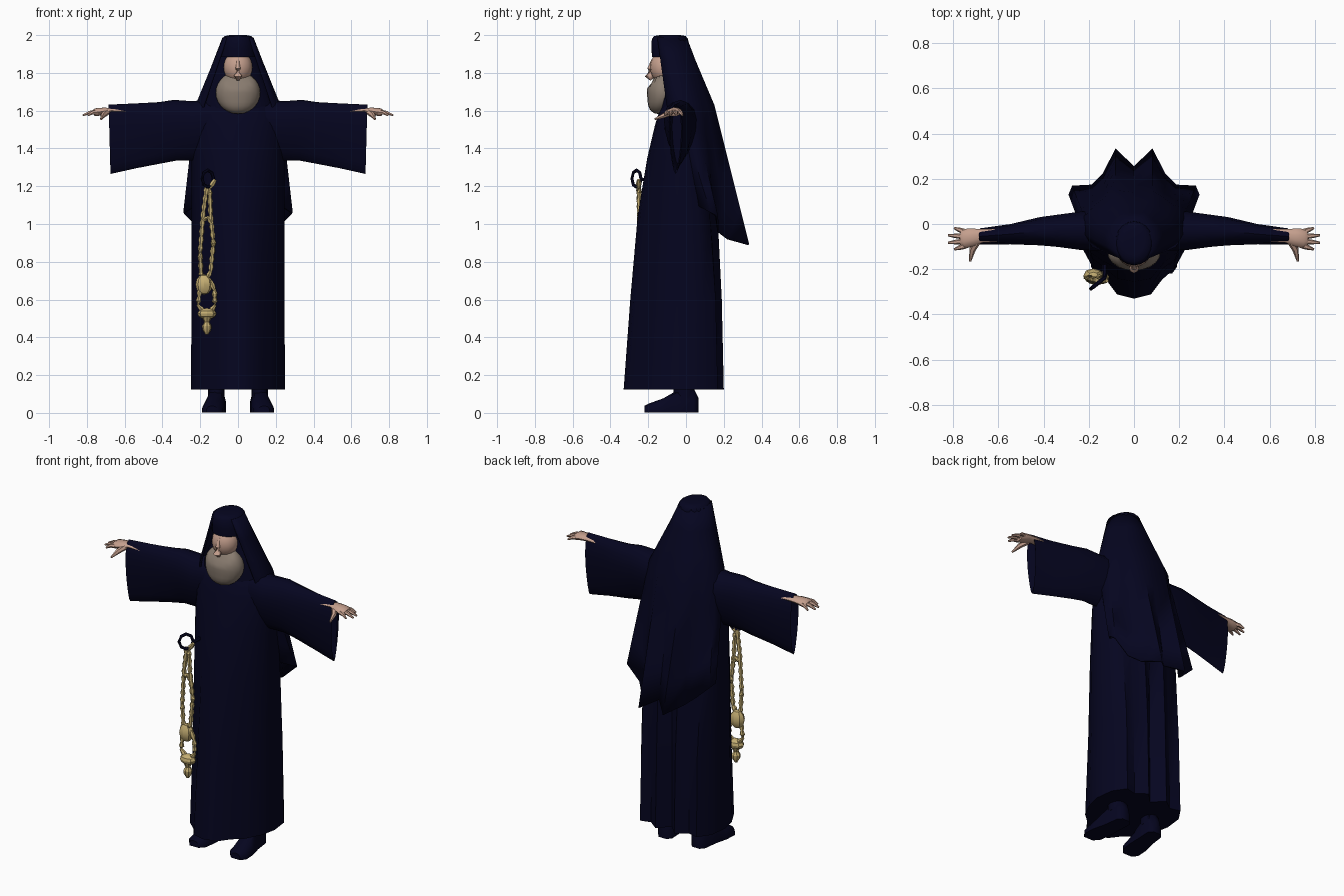
import bpy, bmesh, math
from mathutils import Vector

cube = bpy.data.objects.get("Cube")
if cube:
    bpy.data.objects.remove(cube)


def material(name, r, g, b):
    m = bpy.data.materials.new(name)
    m.use_nodes = True
    m.diffuse_color = (r, g, b, 1)
    bsdf = m.node_tree.nodes["Principled BSDF"]
    bsdf.inputs["Base Color"].default_value = (r, g, b, 1)
    bsdf.inputs["Roughness"].default_value = 0.8
    return m


NAVY = material("navy cloth", 0.0015, 0.0015, 0.014)
SKIN = material("skin", 0.56, 0.35, 0.27)
BEARD = material("grey beard", 0.25, 0.2, 0.16)
GOLD = material("gold beads", 0.55, 0.42, 0.17)


def finish(name, bm, mat, angle=50):
    bmesh.ops.recalc_face_normals(bm, faces=bm.faces)
    mesh = bpy.data.meshes.new(name)
    bm.to_mesh(mesh)
    bm.free()
    mesh.materials.append(mat)
    ob = bpy.data.objects.new(name, mesh)
    bpy.context.collection.objects.link(ob)
    bpy.ops.object.select_all(action='DESELECT')
    ob.select_set(True)
    bpy.context.view_layer.objects.active = ob
    bpy.ops.object.shade_smooth_by_angle(angle=math.radians(angle))
    return ob


def add_loft(bm, rings, closed=True):
    rows = [[bm.verts.new(p) for p in ring] for ring in rings]
    n = len(rows[0])
    for a, b in zip(rows, rows[1:]):
        for i in range(n if closed else n - 1):
            j = (i + 1) % n
            bm.faces.new((a[i], a[j], b[j], b[i]))
    if closed:
        bm.faces.new(rows[0])
        bm.faces.new(rows[-1])


def loft(name, rings, mat, closed=True, angle=50):
    bm = bmesh.new()
    add_loft(bm, rings, closed)
    return finish(name, bm, mat, angle)


def add_tube(bm, path, radii, sides=8, flat=1.0):
    pts = [Vector(p) for p in path]
    rings = []
    for i, p in enumerate(pts):
        d = pts[min(i + 1, len(pts) - 1)] - pts[max(i - 1, 0)]
        q = d.to_track_quat('Z', 'Y')
        rings.append([p + q @ Vector((math.cos(a), math.sin(a) * flat, 0)) * radii[i]
                      for a in (k * math.tau / sides for k in range(sides))])
    add_loft(bm, rings)


def ellipse(cx, cy, z, rx, ry, n=20):
    return [(cx + rx * math.sin(k * math.tau / n), cy - ry * math.cos(k * math.tau / n), z)
            for k in range(n)]


def add_ball(bm, centre, size, u=16, v=12):
    new = bmesh.ops.create_uvsphere(bm, u_segments=u, v_segments=v, radius=1)["verts"]
    bmesh.ops.scale(bm, vec=size, verts=new)
    bmesh.ops.translate(bm, vec=centre, verts=new)
    return new


# Robe: pleated outline at the hem, turning into an oval at the shoulders
hem = [(0, -1), (.3, -.93), (.5, -.68), (.72, -.5), (.92, -.15), (1, .2),
       (.95, .6), (.75, .88), (.5, .82), (.25, 1), (0, .75)]
# height, half width, front, back, pleat strength
levels = [(.125, .25, -.33, .2, 1), (.6, .245, -.295, .19, .95), (1.05, .245, -.255, .17, .7),
          (1.35, .245, -.205, .15, .3), (1.52, .24, -.165, .13, 0),
          (1.62, .21, -.135, .09, 0), (1.67, .11, -.1, .05, 0)]
rings = []
for z, w, front, back, pleat in levels:
    mid, half = (front + back) / 2, (back - front) / 2
    side = []
    for i, (hx, hy) in enumerate(hem):
        a = i * math.pi / 10
        x = math.sin(a) * (1 - pleat) + hx * pleat
        y = -math.cos(a) * (1 - pleat) + hy * pleat
        side.append((x * w, mid + y * half, z))
    rings.append(side + [(-x, y, z) for x, y, z in side[-2:0:-1]])
loft("robe", rings, NAVY, angle=40)

# Veil: draped strips running from the hat to a scalloped hem
top = [(0, .0), (.03, -.005), (.052, -.025), (.07, -.05), (.078, -.085), (.074, -.12), (.06, -.15)]
shoulder = [(0, .135), (.08, .145), (.13, .11), (.17, .08), (.215, .03), (.22, -.04), (.18, -.1)]
bottom = [(0, .25, .93), (.08, .33, .89), (.135, .22, .92), (.185, .17, .96),
          (.272, .165, 1.04), (.285, .13, 1.06), (.215, .06, 1.1)]
top = [Vector((x, y, 1.985)) for x, y in top]
shoulder = [Vector((x, y, 1.63)) for x, y in shoulder]
bottom = [Vector(p) for p in bottom]
rings = []
for upper, lower, steps in ((top, shoulder, (0, .33, .66)), (shoulder, bottom, (0, .25, .5, .75, 1))):
    for t in steps:
        half = [a.lerp(b, t) for a, b in zip(upper, lower)]
        rings.append([Vector((-p.x, p.y, p.z)) for p in half[:0:-1]] + half)
veil = loft("veil", rings, NAVY, closed=False, angle=60)
solid = veil.modifiers.new("thickness", 'SOLIDIFY')
solid.thickness = 0.01
solid.offset = 0

# Hat and the cloth around the face
loft("hat", [ellipse(0, -.08, 1.885, .095, .1), ellipse(0, -.083, 1.93, .092, .1),
             ellipse(0, -.085, 1.98, .083, .096), ellipse(0, -.085, 1.995, .07, .083),
             ellipse(0, -.085, 2.0, .045, .055)], NAVY, angle=70)
loft("hood", [ellipse(0, -.02, 1.55, .2, .12), ellipse(0, -.02, 1.64, .195, .12),
              ellipse(0, -.03, 1.75, .15, .1), ellipse(0, -.05, 1.89, .1, .08)], NAVY)

# Face with a wedge nose
bm = bmesh.new()
add_ball(bm, (0, -.118, 1.83), (.076, .073, .085))
add_tube(bm, [(0, -.175, 1.87), (0, -.192, 1.82), (0, -.196, 1.785), (0, -.18, 1.765)],
         [.008, .013, .022, .01])
finish("face", bm, SKIN, 70)

# Beard: one rounded mass, pulled forward at the bottom and set back under the nose
bm = bmesh.new()
for v in add_ball(bm, (0, -.125, 1.695), (.118, .082, .112), 20, 14):
    if v.co.z > 1.74 and abs(v.co.x) < .06:
        v.co.y += .015
    elif v.co.z < 1.66:
        v.co.y -= (1.66 - v.co.z) * .3
finish("beard", bm, BEARD, 60)


def sleeve_ring(x, high, low, yc, depth, n=16):
    ring = []
    for k in range(n):
        a = k * math.tau / n
        t = (1 - math.cos(a)) / 2
        width = depth * math.sin(a) * (1.15 - .6 * t)
        ring.append((x - .01 * t, yc + width, high + (low - high) * t))
    return ring


for s, side in ((1, "left"), (-1, "right")):
    def flip(points):
        return [(s * p[0], p[1], p[2]) for p in points]

    # Sleeve: hanging teardrop with a hollow mouth
    stations = [(.12, 1.665, 1.36, -.03, .1), (.24, 1.65, 1.335, -.03, .095),
                (.34, 1.657, 1.335, -.03, .08), (.42, 1.645, 1.32, -.032, .07),
                (.55, 1.638, 1.295, -.045, .05), (.685, 1.632, 1.265, -.055, .04),
                (.68, 1.624, 1.282, -.055, .032), (.56, 1.615, 1.32, -.045, .032)]
    loft(side + "_sleeve", [flip(sleeve_ring(*st)) for st in stations], NAVY)

    # Hand: wrist and palm, four fingers and a thumb
    bm = bmesh.new()
    add_tube(bm, flip([(.55, -.05, 1.595), (.67, -.052, 1.6), (.71, -.058, 1.598),
                       (.75, -.065, 1.592), (.765, -.065, 1.587)]),
             [.028, .03, .038, .044, .034], 10, .5)
    for k, (tip_x, tip_y) in enumerate([(.795, -.018), (.822, -.05), (.822, -.083), (.795, -.112)]):
        root_y = -.036 - .02 * k
        add_tube(bm, flip([(.745, root_y, 1.592), ((.745 + tip_x) / 2, (root_y + tip_y) / 2, 1.59),
                           (tip_x, tip_y, 1.575)]), [.013, .011, .005], 6)
    add_tube(bm, flip([(.69, -.07, 1.595), (.715, -.115, 1.575), (.725, -.165, 1.555)]),
             [.017, .014, .005], 6)
    finish(side + "_hand", bm, SKIN)

    # Shoe: rounded sections from heel to toe, and a leg above
    rings = []
    for y, cx, w, h in ((.065, .11, .025, .08), (.04, .11, .046, .13), (-.05, .118, .05, .115),
                        (-.12, .128, .058, .075), (-.19, .135, .055, .05), (-.22, .138, .03, .035)):
        arch = [(-1, 0), (-1, .45), (-.65, .9), (0, 1), (.65, .9), (1, .45), (1, 0)]
        rings.append(flip([(cx + w * ax, y, .002 + h * az) for ax, az in arch]))
    loft(side + "_shoe", rings, NAVY)
    loft(side + "_leg", [ellipse(s * .115, -.01, z, .043, .055, 12) for z in (.08, .3)], NAVY)

# Prayer beads: strands that swell and narrow along their length, lying against the robe
bm = bmesh.new()
strands = [[(-.12, 1.235), (-.15, 1.19), (-.145, 1.05), (-.13, .9), (-.145, .75), (-.17, .7)],
           [(-.165, 1.2), (-.185, 1.05), (-.2, .85), (-.195, .73)],
           [(-.2, .66), (-.212, .57), (-.175, .53)],
           [(-.145, .7), (-.125, .65), (-.122, .57), (-.15, .53)],
           [(-.185, 1.02), (-.16, 1.035), (-.135, 1.0)]]
for strand in strands:
    path = []
    for (x0, z0), (x1, z1) in zip(strand, strand[1:]):
        steps = max(2, round(math.hypot(x1 - x0, z1 - z0) / .022))
        path += [(x0 + (x1 - x0) * i / steps, z0 + (z1 - z0) * i / steps) for i in range(steps)]
    path.append(strand[-1])
    add_tube(bm, [(x, -.22 - .025 * z, z) for x, z in path],
             [.015 if i % 2 else .009 for i in range(len(path))], 6)
add_ball(bm, (-.18, -.23, .68), (.045, .034, .055), 8, 6)
add_ball(bm, (-.165, -.238, .525), (.05, .034, .03), 8, 6)
add_tube(bm, [(-.165, -.238, z) for z in (.51, .48, .46, .44, .415)],
         [.028, .014, .025, .023, .008], 8)
finish("prayer_beads", bm, GOLD, 30)

# Cloth loop that holds the beads
bm = bmesh.new()
loop = [(-.16 + .03 * math.cos(a), -.262 + .024 * math.cos(a), 1.24 + .045 * math.sin(a))
        for a in (k * math.tau / 8 for k in range(9))]
add_tube(bm, loop, [.009] * 9, 6)
add_tube(bm, [(-.13, -.18, 1.235), (-.13, -.24, 1.235)], [.012, .009], 6)
finish("bead_loop", bm, NAVY)
